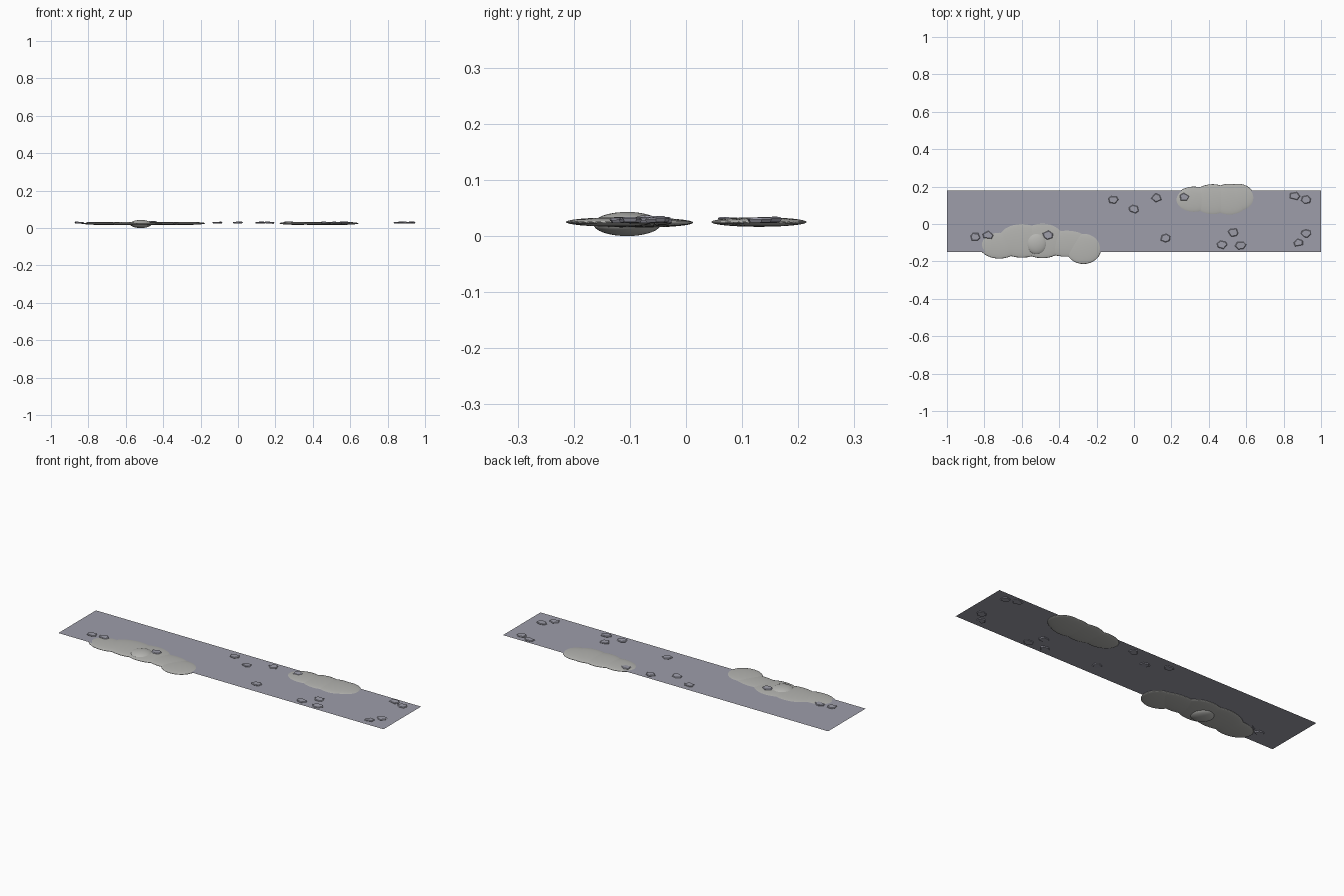
import bpy, bmesh, math, random
from mathutils import Matrix, Vector, Euler

if "Cube" in bpy.data.objects:
    bpy.data.objects.remove(bpy.data.objects["Cube"])

random.seed(4)
GROUND_Z = 0.028


def material(name, rgb):
    m = bpy.data.materials.new(name)
    m.diffuse_color = (*rgb, 1)
    m.use_nodes = True
    m.node_tree.nodes["Principled BSDF"].inputs["Base Color"].default_value = m.diffuse_color
    return m


stone = material("stone", (0.34, 0.34, 0.40))
rubble = material("rubble", (0.46, 0.46, 0.44))


def finish(name, bm, mat, smooth):
    mesh = bpy.data.meshes.new(name)
    bm.normal_update()
    for f in bm.faces:
        f.smooth = smooth
    bm.to_mesh(mesh)
    bm.free()
    mesh.materials.append(mat)
    ob = bpy.data.objects.new(name, mesh)
    bpy.context.collection.objects.link(ob)
    return ob


# Flat ground strip, a single sheet
bm = bmesh.new()
bm.faces.new([bm.verts.new((x, y, GROUND_Z)) for x, y in
              ((-1, -0.15), (1, -0.15), (1, 0.18), (-1, 0.18))])
finish("ground_strip", bm, stone, False)


# Low mounds, each a cluster of overlapping flattened balls
def mound(name, blobs):
    bm = bmesh.new()
    for x, y, z, rx, ry, rz in blobs:
        bmesh.ops.create_uvsphere(
            bm, u_segments=32, v_segments=16, radius=1,
            matrix=Matrix.Translation((x, y, z)) @ Matrix.Diagonal((rx, ry, rz, 1)))
    finish(name, bm, rubble, True)


mound("front_mound", [
    (-0.72, -0.11, 0.024, 0.11, 0.075, 0.0075),
    (-0.60, -0.085, 0.024, 0.14, 0.095, 0.0090),
    (-0.49, -0.085, 0.024, 0.13, 0.098, 0.0090),
    (-0.36, -0.10, 0.024, 0.14, 0.075, 0.0080),
    (-0.27, -0.13, 0.025, 0.095, 0.084, 0.0080),
])
mound("back_mound", [
    (0.32, 0.13, 0.025, 0.10, 0.070, 0.0080),
    (0.42, 0.13, 0.025, 0.11, 0.083, 0.0085),
    (0.51, 0.13, 0.025, 0.11, 0.085, 0.0085),
    (0.555, 0.14, 0.025, 0.09, 0.075, 0.0080),
])

# Buried round boulder in the front mound
mound("boulder", [(-0.52, -0.105, 0.0215, 0.058, 0.060, 0.0215)])


# Scattered flat angular stones: irregular tapered slabs, slightly tilted
def flat_stone(name, x, y, z):
    bm = bmesh.new()
    n = random.choice((5, 6, 6, 7))
    turn = random.uniform(0, 6.28)
    rim = [(turn + (i + random.uniform(-0.2, 0.2)) * math.tau / n,
            random.uniform(0.026, 0.032)) for i in range(n)]
    tilt = Euler((random.uniform(-0.06, 0.06), random.uniform(-0.06, 0.06), 0)).to_matrix()
    rings = []
    for h, s in ((-0.004, 0.85), (0.002, 1.0), (0.005, 0.85)):
        rings.append([bm.verts.new(
            tilt @ Vector((r * s * math.cos(a), 0.8 * r * s * math.sin(a), h))
            + Vector((x, y, z))) for a, r in rim])
    bm.faces.new(rings[0][::-1])
    bm.faces.new(rings[-1])
    for lo, hi in zip(rings, rings[1:]):
        for i in range(n):
            j = (i + 1) % n
            bm.faces.new((lo[i], lo[j], hi[j], hi[i]))
    finish(name, bm, stone, False)


spots = [(-0.85, -0.07), (-0.78, -0.06), (-0.46, -0.06), (-0.11, 0.13), (0.0, 0.08),
         (0.12, 0.14), (0.17, -0.075), (0.27, 0.145), (0.47, -0.11), (0.53, -0.045),
         (0.57, -0.115), (0.86, 0.15), (0.92, 0.13), (0.88, -0.10), (0.92, -0.05)]
on_mound = {2: 0.003, 7: 0.001}
for i, (x, y) in enumerate(spots):
    flat_stone(f"flat_stone_{i + 1}", x, y, GROUND_Z + on_mound.get(i, 0))
